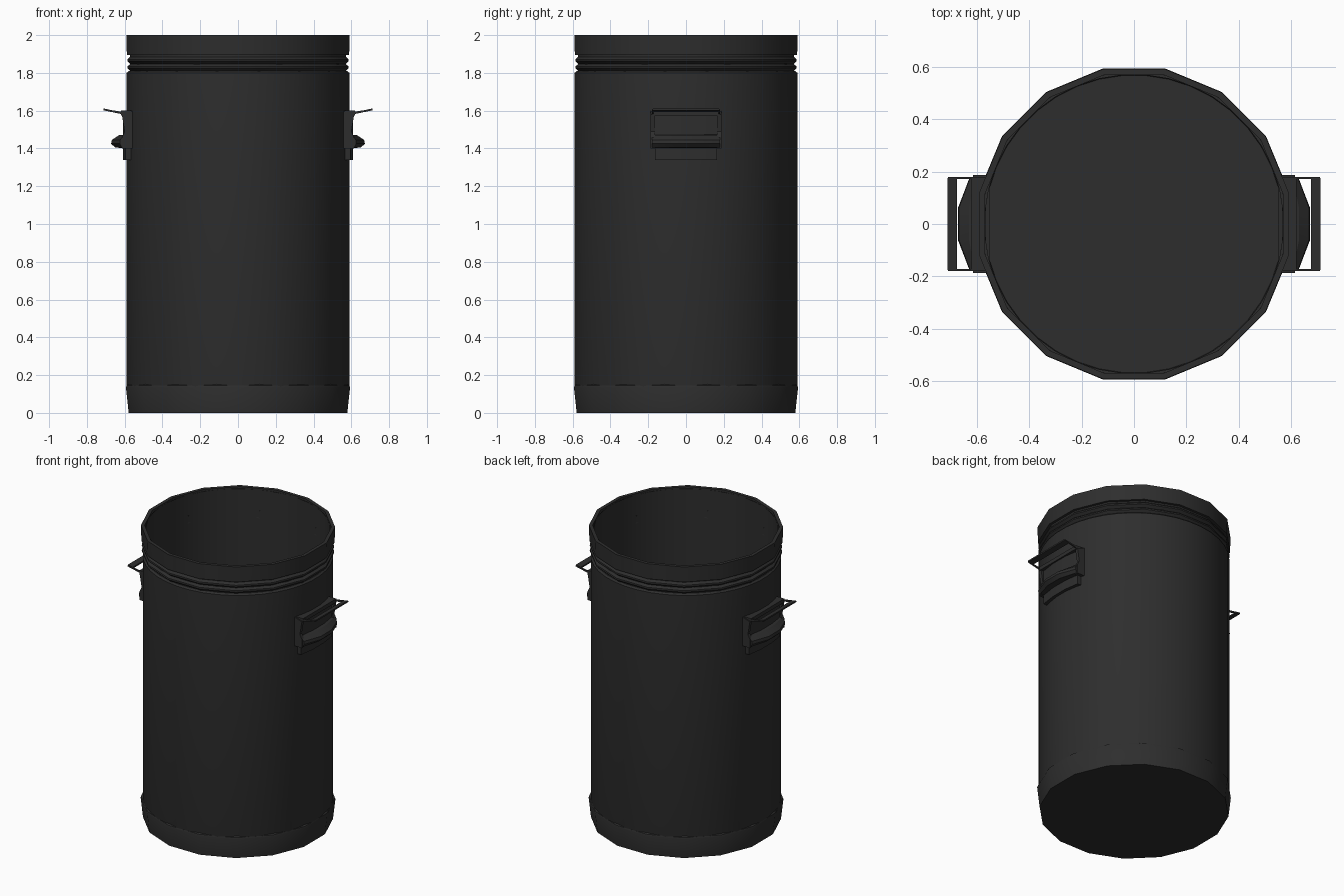
import bpy, bmesh, math

if "Cube" in bpy.data.objects:
    bpy.data.objects.remove(bpy.data.objects["Cube"])

black = bpy.data.materials.new("charcoal black")
black.diffuse_color = (0.027, 0.027, 0.027, 1)
black.use_nodes = True
black.node_tree.nodes["Principled BSDF"].inputs["Base Color"].default_value = black.diffuse_color


def finish(name, bm, angle=35):
    bmesh.ops.recalc_face_normals(bm, faces=bm.faces)
    me = bpy.data.meshes.new(name)
    bm.to_mesh(me)
    bm.free()
    me.materials.append(black)
    ob = bpy.data.objects.new(name, me)
    bpy.context.collection.objects.link(ob)
    bpy.ops.object.select_all(action='DESELECT')
    bpy.context.view_layer.objects.active = ob
    ob.select_set(True)
    bpy.ops.object.shade_smooth_by_angle(angle=math.radians(angle))
    return ob


def lathe(name, profile, sides, closed=False):
    """Spin (radius, z) points; a zero radius becomes a flat cap."""
    bm = bmesh.new()
    rings = []
    for r, z in profile:
        ring = []
        for i in range(sides):
            a = 2 * math.pi * (i + 0.5) / sides
            ring.append(bm.verts.new((r * math.cos(a), r * math.sin(a), z)))
        rings.append(ring)
    pairs = list(zip(rings, rings[1:]))
    if closed:
        pairs.append((rings[-1], rings[0]))
    for a, b in pairs:
        for i in range(sides):
            j = (i + 1) % sides
            bm.faces.new((a[i], a[j], b[j], b[i]))
    bmesh.ops.remove_doubles(bm, verts=bm.verts, dist=1e-5)
    return finish(name, bm)


def loft(name, sections):
    """Join equal (x, z) outlines placed at successive y values."""
    bm = bmesh.new()
    loops = [[bm.verts.new((x, y, z)) for x, z in pts] for y, pts in sections]
    n = len(loops[0])
    for a, b in zip(loops, loops[1:]):
        for i in range(n):
            j = (i + 1) % n
            bm.faces.new((a[i], a[j], b[j], b[i]))
    bm.faces.new(loops[0])
    bm.faces.new(loops[-1][::-1])
    return finish(name, bm, 25)


def bar(name, y0, y1, pts):
    return loft(name, [(y0, pts), (y1, pts)])


def rect(x0, x1, z0, z1):
    return [(x0, z0), (x1, z0), (x1, z1), (x0, z1)]


# Barrel: outer and inner walls with an inside floor
lathe("barrel", [(0, 0.01), (0.56, 0.01), (0.592, 0.13), (0.592, 1.80),
                 (0.58, 1.81), (0.572, 1.81), (0.572, 1.99),
                 (0.57, 1.99), (0.57, 0.04), (0, 0.04)], 40)

# Flared base band with a flat underside
lathe("base_band", [(0, 0), (0.59, 0), (0.605, 0.135), (0.602, 0.145),
                    (0.585, 0.155)], 16)

# Ribbed neck
lathe("neck_ribs", [(0.58, 1.795), (0.582, 1.81), (0.598, 1.825),
                    (0.597, 1.835), (0.58, 1.847), (0.598, 1.862),
                    (0.597, 1.872), (0.582, 1.885), (0.582, 1.91)], 16)

# Rim band
lathe("rim_band", [(0.60, 1.895), (0.603, 2.0), (0.58, 2.0), (0.58, 1.895)],
      16, closed=True)

# Handle on the +x side, then mirrored to the other side
parts = []
ys = (-0.165, -0.06, 0.06, 0.165)
parts.append(loft("handle_plate", [
    (y, rect(0.55, 0.595 if abs(y) > 0.1 else 0.61, 1.34, 1.585)) for y in ys]))
parts.append(bar("handle_top_bar", -0.18, 0.18, rect(0.565, 0.62, 1.575, 1.60)))
for s in (-1, 1):
    parts.append(bar("handle_side_bar", s * 0.165, s * 0.187,
                     [(0.55, 1.40), (0.615, 1.40), (0.615, 1.46),
                      (0.60, 1.49), (0.615, 1.58), (0.55, 1.60)]))
    # Thin arm of the raised grip
    parts.append(bar("grip_arm", s * 0.172, s * 0.18,
                     [(0.60, 1.578), (0.71, 1.602), (0.71, 1.609), (0.60, 1.592)]))

# Curved lower lip, deepest in the middle
lip = [(0.58, 1.40), (0.65, 1.405), (0.672, 1.425), (0.668, 1.445),
       (0.63, 1.47), (0.58, 1.475)]
parts.append(loft("handle_lip", [
    (y, [(0.58 + (x - 0.58) * (0.5 if abs(y) > 0.1 else 1), z) for x, z in lip])
    for y in (-0.18, -0.06, 0.06, 0.18)]))

# Outer strip of the raised grip
parts.append(bar("grip_strip", -0.175, 0.175,
                 [(0.676, 1.594), (0.712, 1.602), (0.712, 1.612), (0.676, 1.604)]))

for ob in parts:
    m = ob.modifiers.new("mirror", 'MIRROR')
    m.use_axis = (True, False, False)
    m.use_mirror_merge = False
